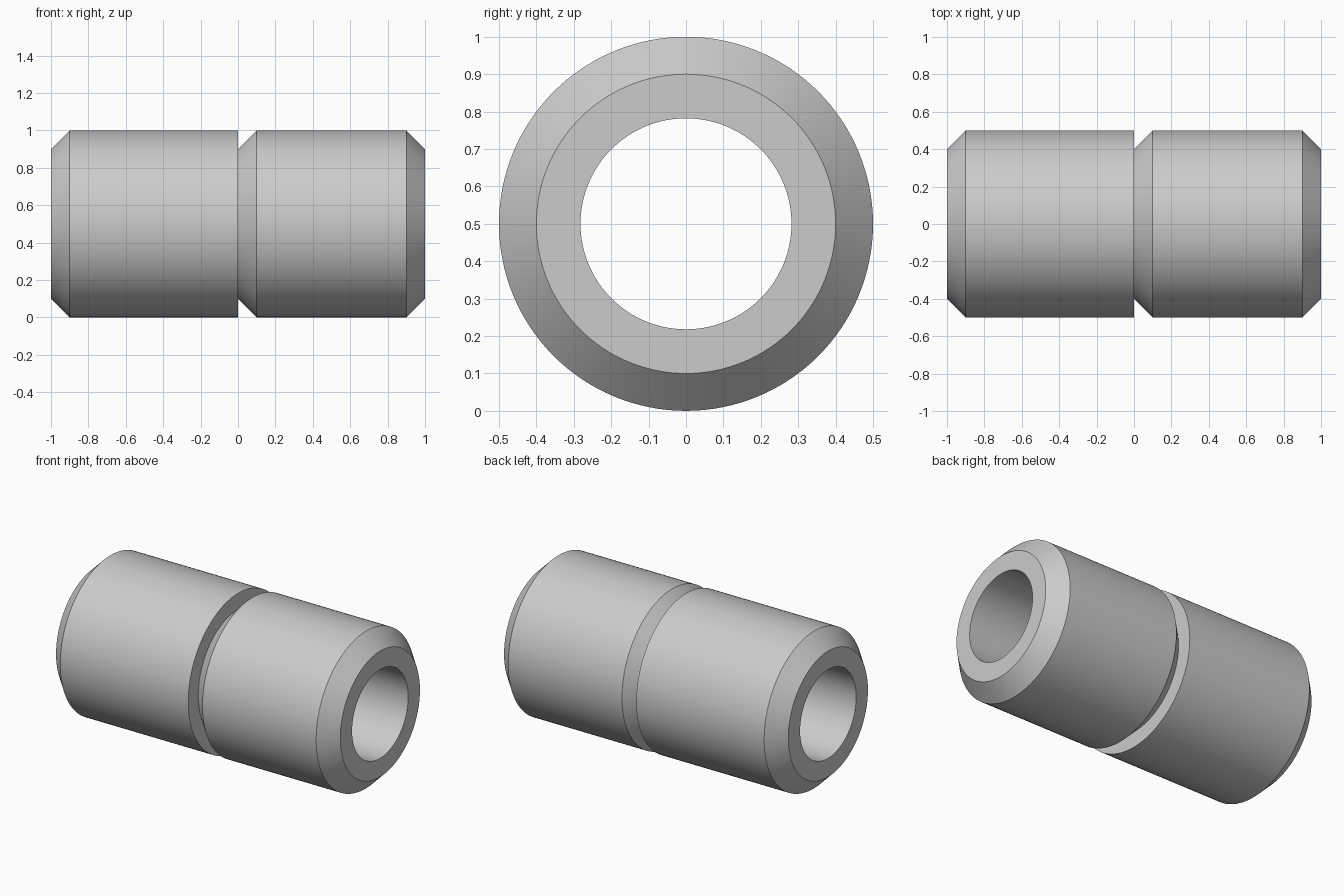
import bpy, bmesh, math

if "Cube" in bpy.data.objects:
    bpy.data.objects.remove(bpy.data.objects["Cube"])

SEGMENTS = 128
BORE = 0.282

# Closed lathe section as (x, radius): bore, chamfered ends, undercut groove at the middle
SECTION = [(-1, BORE), (-1, 0.4), (-0.9, 0.5), (0, 0.5), (0, 0.4),
           (0.1, 0.5), (0.9, 0.5), (1, 0.4), (1, BORE)]

grey = bpy.data.materials.new("light grey")
grey.diffuse_color = (0.6, 0.6, 0.6, 1)
grey.use_nodes = True
grey.node_tree.nodes["Principled BSDF"].inputs["Base Color"].default_value = grey.diffuse_color


def lathe(name, section, material):
    """Revolve a closed section around the horizontal x axis at z = 0.5."""
    bm = bmesh.new()
    rings = []
    for i in range(SEGMENTS):
        a = 2 * math.pi * i / SEGMENTS
        rings.append([bm.verts.new((x, r * math.cos(a), 0.5 + r * math.sin(a)))
                      for x, r in section])
    n = len(section)
    for i in range(SEGMENTS):
        a, b = rings[i], rings[(i + 1) % SEGMENTS]
        for j in range(n):
            k = (j + 1) % n
            bm.faces.new((a[j], a[k], b[k], b[j]))
    bmesh.ops.recalc_face_normals(bm, faces=bm.faces)
    mesh = bpy.data.meshes.new(name)
    bm.to_mesh(mesh)
    bm.free()
    mesh.materials.append(material)
    obj = bpy.data.objects.new(name, mesh)
    bpy.context.collection.objects.link(obj)
    bpy.context.view_layer.objects.active = obj
    obj.select_set(True)
    bpy.ops.object.shade_smooth_by_angle(angle=math.radians(30))
    return obj


# Hollow sleeve with chamfered ends and a centre groove
lathe("grooved_sleeve", SECTION, grey)
